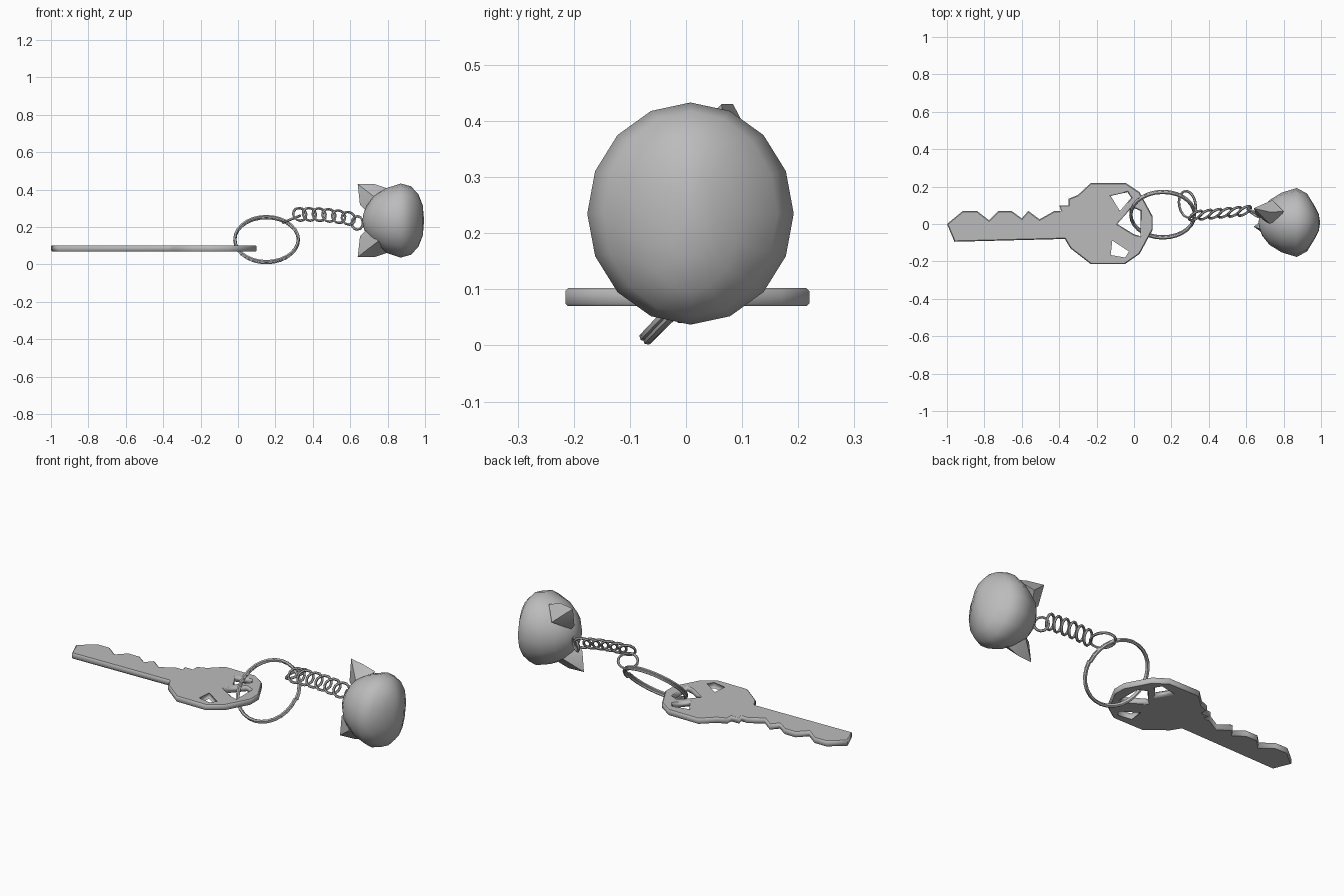
import bpy, bmesh, math
from mathutils import Vector

cube = bpy.data.objects.get("Cube")
if cube:
    bpy.data.objects.remove(cube, do_unlink=True)

metal = bpy.data.materials.new("plain grey")
metal.use_nodes = True
GREY = (0.5, 0.5, 0.5, 1)
metal.diffuse_color = GREY
metal.node_tree.nodes["Principled BSDF"].inputs["Base Color"].default_value = GREY


def finish(obj, angle=None):
    """Link the object, turn it into a mesh and shade it."""
    bpy.context.collection.objects.link(obj)
    obj.data.materials.append(metal)
    bpy.ops.object.select_all(action='DESELECT')
    obj.select_set(True)
    bpy.context.view_layer.objects.active = obj
    if obj.type == 'CURVE':
        bpy.ops.object.convert(target='MESH')
    if angle:
        bpy.ops.object.shade_smooth_by_angle(angle=math.radians(angle))
    return bpy.context.object


def add_spline(curve, points, cyclic=True):
    spline = curve.splines.new('POLY')
    spline.points.add(len(points) - 1)
    for p, co in zip(spline.points, points):
        p.co = (*co, 1)
    spline.use_cyclic_u = cyclic


def wire_loop(name, centre, u, v, wire, turns=1, steps=20, rise=0.0):
    """Round wire along the ellipse with half axes u and v; more turns make a coil."""
    centre, u, v = Vector(centre), Vector(u), Vector(v)
    normal = u.cross(v).normalized()
    closed = turns == 1
    points = []
    for i in range(steps * turns + (0 if closed else 1)):
        a = math.tau * i / steps
        lift = normal * rise * (i / (steps * turns) - 0.5)
        points.append(centre + u * math.cos(a) + v * math.sin(a) + lift)
    curve = bpy.data.curves.new(name, 'CURVE')
    curve.dimensions = '3D'
    curve.bevel_depth = wire
    curve.bevel_resolution = 1
    curve.use_fill_caps = True
    add_spline(curve, points, closed)
    return finish(bpy.data.objects.new(name, curve), 50)


# Key: flat outline with three openings in its head
outline = [(-1, 0), (-.96, -.095), (-.37, -.08), (-.34, -.13), (-.23, -.215),
           (-.05, -.215), (.03, -.16), (.1, -.03), (.1, .04), (.03, .17),
           (-.045, .22), (-.23, .22), (-.3, .155), (-.35, .135), (-.35, .1),
           (-.4, .1), (-.39, .07), (-.425, .07), (-.505, .025), (-.565, .07),
           (-.6, .03), (-.655, .07), (-.725, .07), (-.775, .02), (-.84, .07),
           (-.915, .07)]
openings = [
    [(-.125, .15), (-.035, .17), (-.015, .14), (-.075, .07)],
    [(-.12, -.08), (-.02, -.145), (-.045, -.185), (-.13, -.17)],
    [(-.09, 0), (-.01, .09), (.035, .07), (.035, -.065), (0, -.055)],
]
key_curve = bpy.data.curves.new("key", 'CURVE')
key_curve.dimensions = '2D'
key_curve.fill_mode = 'BOTH'
key_curve.extrude = 0.011
key_curve.bevel_depth = 0.005
key_curve.bevel_resolution = 0
key_curve.offset = -0.005
for loop in [outline] + openings:
    add_spline(key_curve, [(x, y, 0) for x, y in loop])
key = bpy.data.objects.new("key", key_curve)
key.location.z = 0.086
finish(key)

# Split ring: two tight coils, leaning back
wire_loop("split_ring", (.153, .05, .133), (.17, 0, 0), (0, .12, .122),
          .0085, turns=2, steps=28, rise=.018)

# Small ring joining the split ring to the chain
wire_loop("joining_ring", (.285, .105, .242), (.045, -.012, .018), (0, .07, 0), .007)

# Curb chain of slanted links
LINKS = 6
for i in range(LINKS):
    t = i / (LINKS - 1)
    centre = (.33 + .26 * t, .045 + .025 * t, .268 - .022 * t + .008 * math.sin(3 * t))
    wire_loop(f"chain_link_{i + 1}", centre, (.035, .02, 0), (-.004, .016, .034),
              .007, steps=12)
wire_loop("end_link", (.638, .06, .222), (.03, -.02, 0), (0, .006, .036), .007, steps=12)

# Head: rings along x given as (x, half width, half height)
rings = [(.67, .03, .035), (.685, .07, .075), (.725, .12, .13), (.79, .16, .172),
         (.87, .184, .198), (.925, .155, .183), (.965, .09, .14), (.988, .045, .08)]
CY, CZ, SIDES = .008, .235, 16
bm = bmesh.new()
loops = []
for x, w, h in rings:
    loops.append([bm.verts.new((x, CY + w * math.cos(math.tau * i / SIDES),
                                CZ + h * math.sin(math.tau * i / SIDES)))
                  for i in range(SIDES)])
for a, b in zip(loops, loops[1:]):
    for i in range(SIDES):
        j = (i + 1) % SIDES
        bm.faces.new((a[i], a[j], b[j], b[i]))
for loop, x in ((loops[0], .665), (loops[-1], .995)):
    pole = bm.verts.new((x, CY, CZ))
    for i in range(SIDES):
        bm.faces.new((loop[i], loop[(i + 1) % SIDES], pole))
bmesh.ops.recalc_face_normals(bm, faces=bm.faces)
mesh = bpy.data.meshes.new("animal_head")
bm.to_mesh(mesh)
bm.free()
finish(bpy.data.objects.new("animal_head", mesh), 60)

# Pointed ears, one towards each end of z
for name, side, shift in (("upper_ear", 1, .04), ("lower_ear", -1, -.03)):
    bm = bmesh.new()
    base = [(.8, .02, .172), (.75, -.07, .11), (.685, -.01, .05), (.74, .08, .11)]
    verts = [bm.verts.new((x, CY + y + shift, CZ + side * z)) for x, y, z in base]
    tip = bm.verts.new((.64, CY + .02 + shift * 1.4, CZ + side * .195))
    crown = bm.verts.new((.73, CY + .015 + shift, CZ + side * .195))
    low = bm.verts.new((.652, CY + .005 + shift, CZ + side * .085))
    a, b, c, d = verts
    for face in ((a, b, crown), (b, tip, crown), (b, low, tip), (b, c, low),
                 (c, d, low), (d, tip, low), (d, crown, tip), (d, a, crown),
                 (a, d, c, b)):
        bm.faces.new(face)
    bmesh.ops.recalc_face_normals(bm, faces=bm.faces)
    mesh = bpy.data.meshes.new(name)
    bm.to_mesh(mesh)
    bm.free()
    finish(bpy.data.objects.new(name, mesh), 40)
